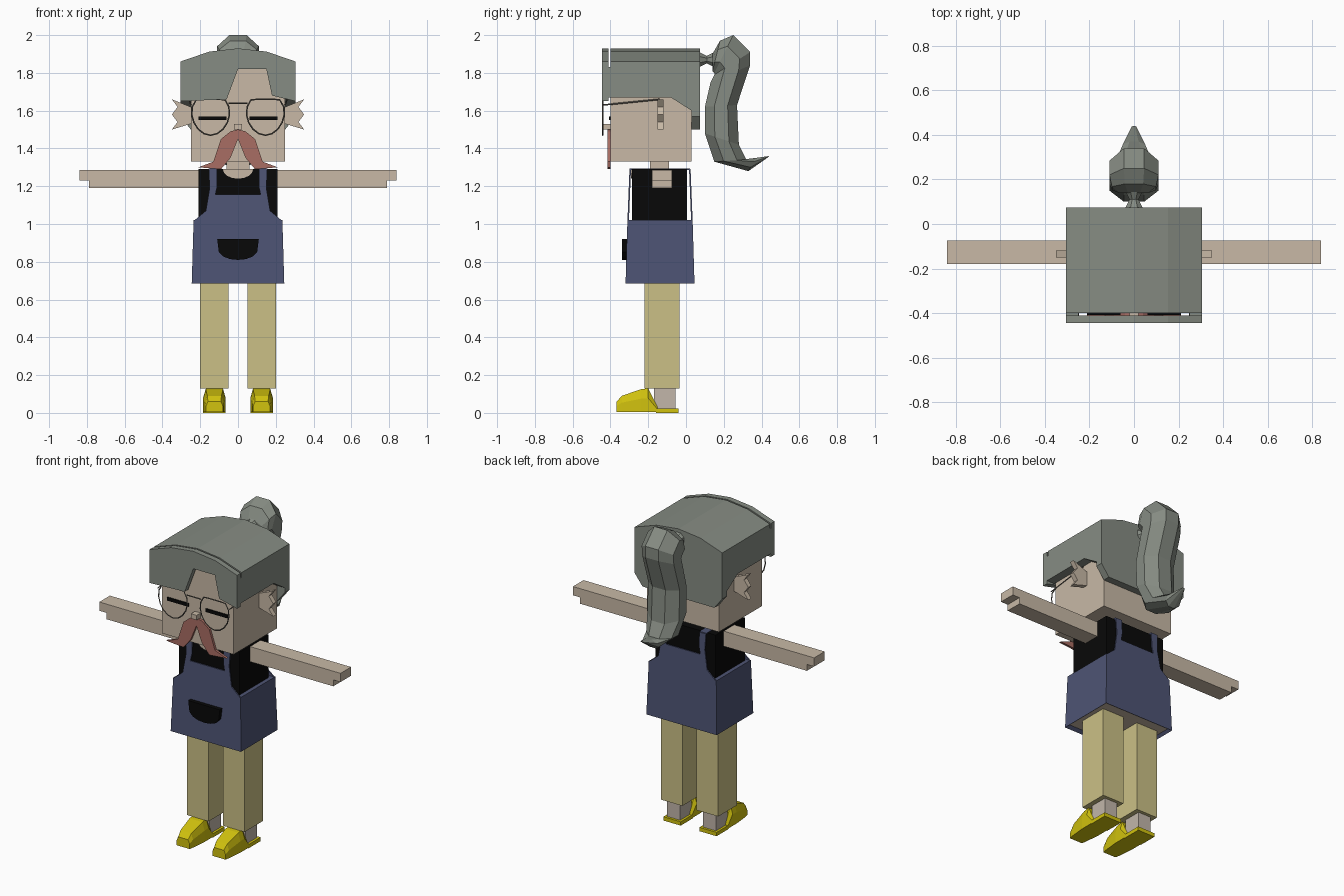
import bpy, bmesh
from math import cos, sin, pi
from mathutils import Color, Vector

if "Cube" in bpy.data.objects:
    bpy.data.objects.remove(bpy.data.objects["Cube"])


def material(name, hex_colour):
    srgb = Color([channel / 255 for channel in bytes.fromhex(hex_colour)])
    colour = (*srgb.from_srgb_to_scene_linear(), 1)
    mat = bpy.data.materials.new(name)
    mat.use_nodes = True
    mat.diffuse_color = colour
    mat.node_tree.nodes["Principled BSDF"].inputs["Base Color"].default_value = colour
    return mat


skin = material("skin", "C8B9A6")
hair = material("grey hair", "868C83")
denim = material("denim blue", "4E5474")
black = material("black", "080808")
khaki = material("khaki", "CBC086")
yellow = material("yellow", "D1C20E")
rust = material("rust red", "A86D63")
sock = material("sock beige", "C2B6AA")
wire = material("wire grey", "69645C")


def loft(name, rings, *mats):
    """Skin a closed solid through rings of equal point count."""
    bm = bmesh.new()
    loops = [[bm.verts.new(point) for point in ring] for ring in rings]
    for lower, upper in zip(loops, loops[1:]):
        for i in range(len(lower)):
            bm.faces.new((lower[i - 1], lower[i], upper[i], upper[i - 1]))
    bm.faces.new(loops[0])
    bm.faces.new(loops[-1])
    bmesh.ops.recalc_face_normals(bm, faces=bm.faces)
    mesh = bpy.data.meshes.new(name)
    bm.to_mesh(mesh)
    bm.free()
    for mat in mats:
        mesh.materials.append(mat)
    ob = bpy.data.objects.new(name, mesh)
    bpy.context.collection.objects.link(ob)
    return ob


def prism(name, outline, axis, start, end, mat, side=1):
    """Extrude an outline along x or y; side -1 mirrors it in x."""
    if axis == "x":
        rings = [[(side * x, y, z) for y, z in outline] for x in (start, end)]
    else:
        rings = [[(side * x, y, z) for x, z in outline] for y in (start, end)]
    return loft(name, rings, mat)


def pair(name, *args):
    for label, side in (("left_", 1), ("right_", -1)):
        prism(label + name, *args, side)


def rect(left, right, low, high):
    return [(left, low), (right, low), (right, high), (left, high)]


def bowl(half_width, top, depth, power):
    """Lower half of a rounded outline; a small power squares it off."""
    angles = [pi * k / 8 for k in range(9)]
    return [(half_width * cos(a), top - depth * abs(sin(a)) ** power) for a in angles]


def tube(name, path, closed):
    curve = bpy.data.curves.new(name, "CURVE")
    curve.dimensions = "3D"
    curve.bevel_depth = 0.004
    curve.bevel_resolution = 0
    spline = curve.splines.new("POLY")
    spline.points.add(len(path) - 1)
    for point, place in zip(spline.points, path):
        point.co = (*place, 1)
    spline.use_cyclic_u = closed
    curve.materials.append(wire)
    ob = bpy.data.objects.new(name, curve)
    bpy.context.collection.objects.link(ob)
    bpy.ops.object.select_all(action="DESELECT")
    ob.select_set(True)
    bpy.context.view_layer.objects.active = ob
    bpy.ops.object.convert(target="MESH")


# Head, neck and nose
head_front, head_back = -0.4, 0.03
prism("head", rect(-0.25, 0.25, 1.33, 1.84), "y", head_front, head_back, skin)
prism("neck", rect(-0.06, 0.06, 1.27, 1.34), "y", -0.19, -0.09, skin)
prism("nose", rect(-0.02, 0.02, 1.5, 1.53), "y", -0.44, head_front, skin)

# Face and ears; the ear edge is a regular zigzag
pair("closed_eye", rect(0.06, 0.21, 1.55, 1.57), "y", head_front - 0.008, head_front, black)
pair("moustache", [(0, 1.5), (0.04, 1.49), (0.09, 1.45), (0.13, 1.33), (0.21, 1.3),
                   (0.09, 1.29), (0.04, 1.35), (0, 1.45)],
     "y", head_front - 0.015, head_front, rust)
zigzag = [(0.35 - 0.03 * (i % 2), 1.5 + 0.04 * i) for i in range(5)]
pair("ear", [(0.25, 1.53), *zigzag, (0.25, 1.62)], "y", -0.15, -0.12, skin)

# Glasses: flat-topped rims, temples and a bridge
rim_y = -0.44
for label, side in (("left", 1), ("right", -1)):
    rim = []
    for k in range(16):
        a = pi * k / 8
        x = 0.145 + 0.1 * cos(a) * (1 + 0.1 * sin(a))
        rim.append((side * x, rim_y, min(1.66, 1.58 + 0.11 * sin(a))))
    tube(label + "_lens_rim", rim, True)
    tube(label + "_temple", [(side * 0.25, rim_y, 1.63), (side * 0.26, -0.14, 1.66)], False)
tube("glasses_bridge", [(x, rim_y, 1.64) for x in (-0.05, 0.05)], False)

# Hair cap: arched roof, notched fringe, sides and nape
hair_front, hair_back, hair_side = -0.445, 0.075, 0.305
roof = [(hair_side * t / 2, 1.93 - 0.07 * (t / 2) ** 2) for t in range(-2, 3)]
prism("hair_roof", roof + [(hair_side, 1.82), (-hair_side, 1.82)],
      "y", head_front, head_back, hair)
prism("hair_fringe", roof + [(hair_side, 1.65), (0.18, 1.68), (0.15, 1.82), (0, 1.82),
                             (-0.06, 1.66), (-hair_side, 1.65)],
      "y", hair_front, head_front - 0.01, hair)
prism("hair_nape", roof + [(hair_side, 1.57), (0.25, 1.5), (-0.25, 1.5), (-hair_side, 1.57)],
      "y", head_back, hair_back, hair)
pair("hair_side", [(head_front - 0.01, 1.83), (head_back, 1.83), (head_back, 1.6),
                   (-0.08, 1.67), (head_front - 0.01, 1.67)], "x", 0.25, hair_side, hair)


# Ponytail: octagons strung between an inner and an outer edge
def octagon(inner, outer, half_width):
    inner, outer = Vector((0, *inner)), Vector((0, *outer))
    middle, reach = (inner + outer) / 2, (outer - inner) / 2
    angles = [pi * (k + 0.5) / 4 for k in range(8)]
    scale = 1 / cos(pi / 8)
    return [middle + reach * sin(a) * scale + Vector((half_width * cos(a) * scale, 0, 0))
            for a in angles]


inner_edge = [(0.14, 1.84), (0.14, 1.81), (0.15, 1.8), (0.15, 1.79), (0.13, 1.75),
              (0.1, 1.62), (0.1, 1.48), (0.15, 1.33), (0.33, 1.28), (0.43, 1.35)]
outer_edge = [(0.14, 1.9), (0.18, 1.97), (0.25, 2), (0.34, 1.91), (0.34, 1.84),
              (0.27, 1.63), (0.28, 1.42), (0.32, 1.34), (0.37, 1.35), (0.44, 1.36)]
last = len(inner_edge) - 1
loft("ponytail", [octagon(p, q, 0.11 * min(1, 0.6 + 0.3 * i, 0.1 + 0.35 * (last - i)))
                  for i, (p, q) in enumerate(zip(inner_edge, outer_edge))], hair)
loft("hair_tie", [octagon((y, 1.87 - r), (y, 1.87 + r), r)
                  for y, r in ((0.07, 0.04), (0.11, 0.02), (0.15, 0.04))], hair)

# Shirt and neckline
shoulder = 1.29
prism("shirt", rect(-0.21, 0.21, 0.9, shoulder), "y", -0.285, 0.005, black)
prism("neckline", bowl(0.08, shoulder, 0.05, 1), "y", -0.292, -0.28, skin)


# Apron skirt with a recessed underside
def level(half_width, front, back, z):
    return [(x, y, z) for x, y in rect(-half_width, half_width, front, back)]


skirt = loft("apron_skirt", [level(0.23, -0.3, 0.03, 0.7), level(0.245, -0.32, 0.045, 0.685),
                             level(0.235, -0.31, 0.035, 1.02)], denim, skin)
for face in skirt.data.polygons:
    if face.normal.z < -0.9:
        face.material_index = 1

# Bib with straps, front and back, leaning in towards the shoulders
half_bib = [(0.23, 1.02), (0.17, 1.07), (0.15, 1.19), (0.155, shoulder),
            (0.11, shoulder), (0.11, 1.2), (0.12, 1.155)]
bib = half_bib + [(-x, z) for x, z in reversed(half_bib)]
for name, y, lean in (("front_bib", -0.31, 0.04), ("back_bib", 0.027, -0.04)):
    panel = prism(name, bib, "y", y, y + 0.008, denim)
    for vert in panel.data.vertices:
        vert.co.y += (vert.co.z - 1.02) * lean
pair("strap_top", rect(0.11, 0.155, shoulder - 0.005, shoulder + 0.003), "y", -0.3, 0.02, denim)
prism("pocket", bowl(0.11, 0.92, 0.11, 0.5), "y", -0.338, -0.31, black)

# Arms with finger blocks, legs and socks
pair("arm", rect(0.2, 0.79, 1.19, shoulder - 0.005), "y", -0.18, -0.075, skin)
pair("fingers", rect(0.79, 0.84, 1.23, shoulder - 0.005), "y", -0.18, -0.075, skin)
pair("leg", rect(0.05, 0.2, 0.13, 0.72), "y", -0.22, -0.035, khaki)
pair("sock", rect(0.08, 0.17, 0.01, 0.14), "y", -0.17, -0.055, sock)

# Shoes: bevelled sections from toe to instep, and a flat heel
pair("heel", rect(0.065, 0.185, 0, 0.024), "y", -0.16, -0.04, yellow)
sections = [(-0.367, 0.06, 0.045), (-0.34, 0.09, 0.05), (-0.24, 0.125, 0.06),
            (-0.2, 0.13, 0.06), (-0.15, 0.03, 0.06)]
for label, centre in (("left", 0.125), ("right", -0.125)):
    loft(label + "_shoe", [[(centre + half * u, y, max(0.004, top * v))
                            for u, v in ((-1, 0), (1, 0), (1, 0.6), (0.75, 1), (-0.75, 1), (-1, 0.6))]
                           for y, top, half in sections], yellow)
